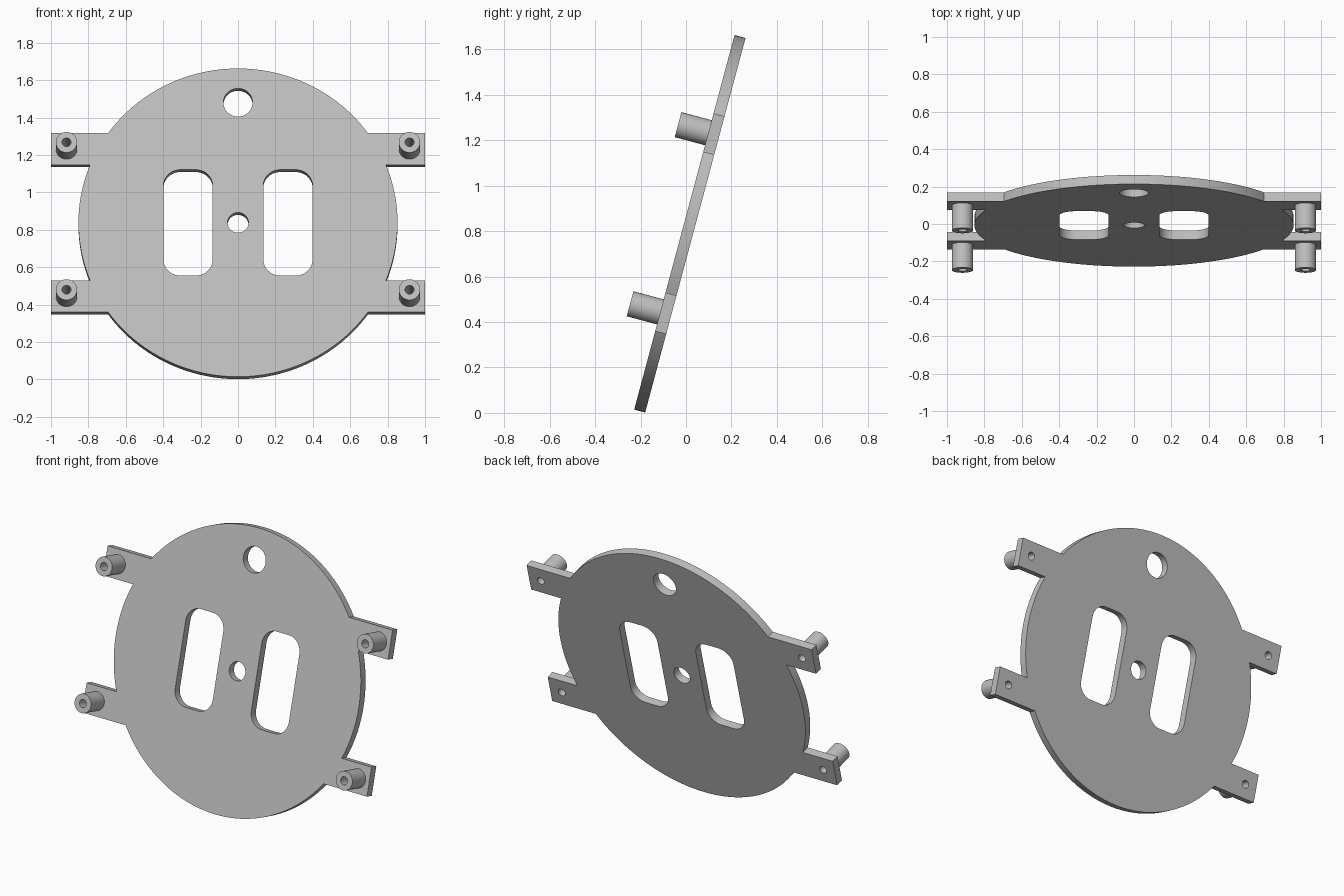
import bpy
import math
from mathutils import Matrix, Vector

cube = bpy.data.objects.get("Cube")
if cube:
    bpy.data.objects.remove(cube, do_unlink=True)

RADIUS, THICK = 0.853, 0.05
ARM_IN, ARM_OUT, ARM_TIP = 0.32, 0.496, 1.0
POST_X, POST_Y, POST_R, POST_LEN, SCREW_R = 0.917, 0.408, 0.057, 0.138, 0.024
# Plate space (x across, y up the plate, z towards the front) leans back 15 degrees
TILT = Matrix.Translation((0, 0.017, 0.832)) @ Matrix.Rotation(math.radians(75), 4, "X")

grey = bpy.data.materials.new("light grey")
grey.use_nodes = True
colour = (0.52, 0.52, 0.52, 1)
grey.diffuse_color = colour
grey.node_tree.nodes["Principled BSDF"].inputs["Base Color"].default_value = colour


def arc(cx, cy, r, start, end, steps):
    angles = [start + (end - start) * i / steps for i in range(steps + 1)]
    return [(cx + r * math.cos(a), cy + r * math.sin(a)) for a in angles]


def circle(cx, cy, r, steps=48):
    return arc(cx, cy, r, 0, math.tau, steps)[:-1]


def rounded_slot(cx, half_w, half_h, r):
    points = []
    corners = ((1, 1), (-1, 1), (-1, -1), (1, -1))
    for i, (sx, sy) in enumerate(corners):
        start = i * math.pi / 2
        points += arc(cx + sx * (half_w - r), sy * (half_h - r), r, start, start + math.pi / 2, 10)
    return points


def plate_outline():
    # One quarter of the disc with its arm, mirrored into the other three
    low, high = math.asin(ARM_IN / RADIUS), math.asin(ARM_OUT / RADIUS)
    quarter = arc(0, 0, RADIUS, 0, low, 12)
    quarter += [(ARM_TIP, ARM_IN), (ARM_TIP, ARM_OUT)]
    quarter += arc(0, 0, RADIUS, high, math.pi / 2, 32)
    half = quarter + [(-x, y) for x, y in reversed(quarter[:-1])]
    return half + [(x, -y) for x, y in reversed(half[1:-1])]


def extruded(name, outlines, depth, centre):
    """Solid from a closed outline with inner holes, centred on a plate-space point."""
    curve = bpy.data.curves.new(name + "_profile", "CURVE")
    curve.dimensions = "2D"
    curve.fill_mode = "BOTH"
    curve.extrude = depth / 2
    for outline in outlines:
        spline = curve.splines.new("POLY")
        spline.points.add(len(outline) - 1)
        for point, (x, y) in zip(spline.points, outline):
            point.co = (x, y, 0, 1)
        spline.use_cyclic_u = True
    obj = bpy.data.objects.new(name, curve)
    bpy.context.collection.objects.link(obj)
    obj.matrix_world = TILT @ Matrix.Translation(Vector(centre))
    bpy.ops.object.select_all(action="DESELECT")
    obj.select_set(True)
    bpy.context.view_layer.objects.active = obj
    bpy.ops.object.convert(target="MESH")
    obj = bpy.context.object
    # Weld the caps to the walls
    bpy.ops.object.mode_set(mode="EDIT")
    bpy.ops.mesh.select_all(action="SELECT")
    bpy.ops.mesh.remove_doubles(threshold=0.0001)
    bpy.ops.mesh.normals_make_consistent(inside=False)
    bpy.ops.object.mode_set(mode="OBJECT")
    bpy.ops.object.shade_smooth_by_angle(angle=math.radians(30))
    obj.data.materials.clear()
    obj.data.materials.append(grey)
    return obj


posts = {
    "upper_left": (POST_X, POST_Y), "upper_right": (-POST_X, POST_Y),
    "lower_left": (POST_X, -POST_Y), "lower_right": (-POST_X, -POST_Y),
}

# Round plate with arms, two slots, a centre hole, a top hole and screw holes
cutouts = [rounded_slot(side * 0.267, 0.132, 0.293, 0.09) for side in (-1, 1)]
cutouts += [circle(0, 0, 0.056), circle(0, 0.665, 0.078)]
cutouts += [circle(x, y, SCREW_R, 24) for x, y in posts.values()]
extruded("mounting_plate", [plate_outline()] + cutouts, THICK, (0, 0, 0))

# Hollow standoffs on the front of each arm
for place, (x, y) in posts.items():
    rings = [circle(0, 0, POST_R), circle(0, 0, SCREW_R, 24)]
    extruded(place + "_standoff", rings, POST_LEN, (x, y, (THICK + POST_LEN) / 2))
